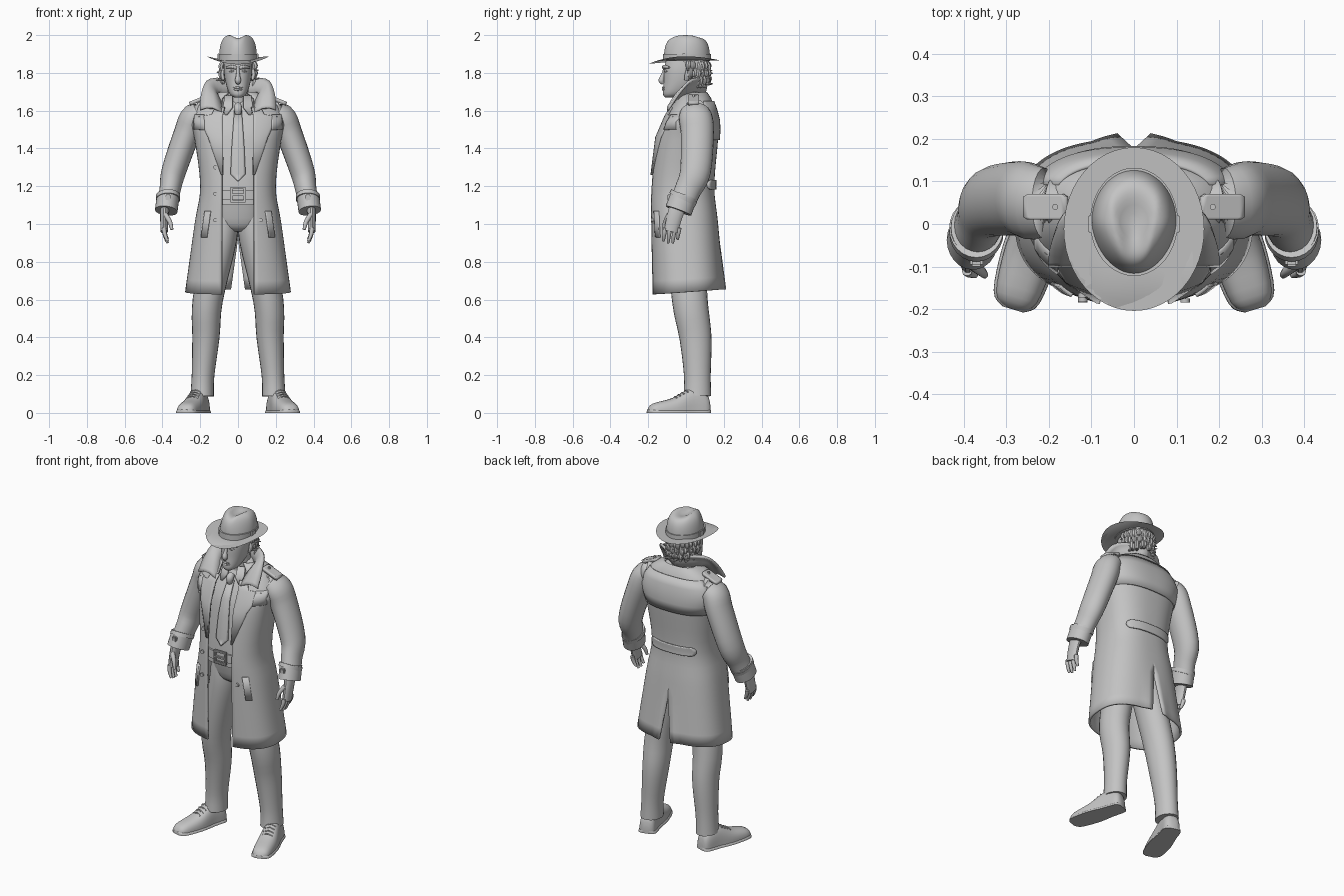
import bpy, bmesh, math, random
from mathutils import Vector

if "Cube" in bpy.data.objects:
    bpy.data.objects.remove(bpy.data.objects["Cube"])
random.seed(4)
shade = .55
grey = bpy.data.materials.new("plain grey")
grey.use_nodes = True
grey.diffuse_color = (shade, shade, shade, 1)
grey.node_tree.nodes["Principled BSDF"].inputs["Base Color"].default_value = grey.diffuse_color


def finish(name, bm, mirror=False, thickness=0, angle=40):
    mesh = bpy.data.meshes.new(name)
    bm.to_mesh(mesh)
    bm.free()
    part = bpy.data.objects.new(name, mesh)
    bpy.context.collection.objects.link(part)
    mesh.materials.append(grey)
    if mirror:
        part.modifiers.new("mirror", "MIRROR")
    if thickness:
        solid = part.modifiers.new("thickness", "SOLIDIFY")
        solid.thickness, solid.offset = thickness, -1
    bpy.ops.object.select_all(action="DESELECT")
    part.select_set(True)
    bpy.context.view_layer.objects.active = part
    bpy.ops.object.shade_smooth_by_angle(angle=math.radians(angle))


def spline(points, steps=4):
    """Smooth curve through tuples of any length."""
    curve = []
    last = len(points) - 1
    for i in range(last):
        before, start, end, after = points[max(i - 1, 0)], points[i], points[i + 1], points[min(i + 2, last)]
        for j in range(steps):
            t = j / steps
            curve.append(tuple(q + t / 2 * (r - p + t * (2*p - 5*q + 4*r - s + t * (3*(q - r) + s - p)))
                               for p, q, r, s in zip(before, start, end, after)))
    return curve + [tuple(points[last])]


def skin(bm, rows, closed=False):
    """Join rows of points with faces; closed rows are also capped."""
    rings = [[bm.verts.new(point) for point in row] for row in rows]
    count = len(rings[0])
    for low, high in zip(rings, rings[1:]):
        for j in range(count if closed else count - 1):
            k = (j + 1) % count
            bm.faces.new((low[j], low[k], high[k], high[j]))
    if closed:
        bm.faces.new(rings[0][::-1])
        bm.faces.new(rings[-1])
        bmesh.ops.recalc_face_normals(bm, faces=bm.faces)


def turn(count):
    return [math.tau * j / count for j in range(count)]


def power(value, exponent):
    return math.copysign(abs(value) ** exponent, value)


def tubes(name, paths, mirror=True, sides=14, steps=4, oval=1.0):
    """Tubes along paths of (x, y, z, radius); oval widens them front to back."""
    bm = bmesh.new()
    for path in paths:
        path = spline(path, steps)
        rows = []
        for i, (x, y, z, radius) in enumerate(path):
            ahead, behind = path[min(i + 1, len(path) - 1)], path[max(i - 1, 0)]
            along = (Vector(ahead[:3]) - Vector(behind[:3])).normalized()
            across = Vector((1, 0, 0)) if abs(along.x) < .95 else Vector((0, 1, 0))
            across = (across - along * across.dot(along)).normalized()
            depth = along.cross(across) * oval
            rows.append([Vector((x, y, z)) + radius * (across * math.cos(t) + depth * math.sin(t))
                         for t in turn(sides)])
        skin(bm, rows, True)
    finish(name, bm, mirror)


def outline(t, width, front, back, square):
    """Point on a squared oval, turning from the front to the left."""
    return (width * power(math.sin(t), square),
            (front + back) / 2 - (back - front) / 2 * power(math.cos(t), square))


def stack(name, levels, square=.9):
    """Level rings of (height, half width, front, back)."""
    bm = bmesh.new()
    skin(bm, [[(*outline(t, width, front, back, square), z) for t in turn(40)]
              for z, width, front, back in levels], True)
    finish(name, bm)


def plate(name, rows, place, thickness=.012, columns=8):
    """Mirrored plate laid on a surface, from rows of (level, start, end)."""
    bm = bmesh.new()
    skin(bm, [[place(start + (end - start) * j / columns, level) for j in range(columns + 1)]
              for level, start, end in rows])
    finish(name, bm, True, thickness)


def box(name, centre, size, mirror=False):
    bm = bmesh.new()
    bmesh.ops.create_cube(bm, size=1)
    bmesh.ops.scale(bm, vec=size, verts=bm.verts)
    bmesh.ops.translate(bm, vec=centre, verts=bm.verts)
    bmesh.ops.bevel(bm, geom=bm.edges[:], offset=min(size) / 4, segments=2, affect="EDGES")
    finish(name, bm, mirror)


# Body profile shared by coat, shirt and belt: height, half width, front, back
SQUARE = .8
coat = spline([(.64, .28, -.18, .2), (1, .23, -.19, .17), (1.2, .2, -.19, .15), (1.45, .23, -.16, .17),
               (1.55, .25, -.12, .17), (1.65, .19, -.06, .14), (1.7, .1, -.03, .11)])


def coat_at(z, inset=0):
    for low, high in zip(coat, coat[1:]):
        if z <= high[0]:
            break
    t = (z - low[0]) / (high[0] - low[0])
    width, front, back = (a + t * (b - a) for a, b in zip(low[1:], high[1:]))
    return z, width - inset, front + inset, back - inset


def coat_y(x, z, side):
    z, width, front, back = coat_at(z)
    bulge = (1 - min(abs(x) / width, 1) ** (2 / SQUARE)) ** (SQUARE / 2)
    return (front + back) / 2 + side * ((back - front) / 2 * bulge + .01)


def on_front(x, z):
    return x, coat_y(x, z, -1), z


def on_back(x, z):
    return -x, coat_y(x, z, 1), z


# Coat shell, open in front and vented behind
bm = bmesh.new()
rows = []
for z, width, front, back in coat:
    opening = math.asin((min(.085, width / 2) / width) ** (1 / SQUARE))
    vent = max(0, .92 - z) * .14
    row = []
    for j in range(33):
        t = opening + (math.pi - opening) * j / 32
        x, y = outline(t, width, front, back, SQUARE)
        x = abs(x) if j < 32 else 0
        pull = vent * max(0, 1 - x * 10) if y > 0 else 0
        lift = max(0, 1 - z) * y / 5
        row.append((x + pull, y + pull / 3, z + lift))
    rows.append(row)
skin(bm, rows)
finish("coat", bm, True, .012)

plate("lapels", [(1.26, .08, .09), (1.46, .08, .16), (1.57, .08, .21), (1.58, .08, .14), (1.62, .07, .12)], on_front)
plate("storm_flaps", [(z, .18, .235) for z in (1.5, 1.54, 1.58)], on_front)
plate("back_yoke", [(z, 0, coat_at(z)[1] - .01) for z in (1.445, 1.5, 1.55, 1.6, 1.65)], on_back, columns=16)
plate("back_strap", [(1.207 + rise / 40, 0, .13 + .025 * math.sqrt(1 - rise * rise))
                     for rise in (-1, -.8, -.4, 0, .4, .8, 1)], on_back)
plate("pocket_welts", [(z, .3 - z / 7, .33 - z / 7) for z in (.93, 1, 1.07)], on_front)
plate("epaulettes", [(.04 + side * .03, .16 + trim, .26 - trim)
                     for side, trim in ((-1, .01), (-.8, 0), (.8, 0), (1, .01))],
      lambda x, y: (x, y, 1.75 - .4 * x), .02)
tubes("epaulette_buttons", [[(.185, .04, z, .007) for z in (1.66, 1.685)]], steps=1)
tubes("coat_buttons", [[(x, coat_y(x, z, -1) + shift, z, .011) for shift in (.01, 0)]
                       for x, z in ((-.12, 1.02), (-.12, 1.16), (-.12, 1.3), (.12, 1.02))], False, steps=1)

# Turned-up collar, from the nape round to the front tip
inner = spline([(0, .1, 1.67), (.1, .03, 1.67), (.1, -.04, 1.65), (.08, -.09, 1.58)])
outer = spline([(0, .13, 1.76), (.15, .04, 1.76), (.19, -.03, 1.69), (.2, -.09, 1.6)])
bm = bmesh.new()
skin(bm, [[Vector(high).lerp(Vector(low), t) + Vector((0, 0, t * (1 - t) / 12)) for high, low in zip(outer, inner)]
          for t in (0, .3, .6, 1)])
finish("coat_collar", bm, True, .014)

# Sleeves and cuffs
tubes("sleeves", [[(.15, .05, 1.6, .05), (.23, .05, 1.57, .07), (.27, .06, 1.48, .07), (.34, .05, 1.28, .065),
                   (.36, .01, 1.18, .056), (.38, -.03, 1.09, .054)]], sides=24, oval=1.25)
tubes("cuffs", [[(.37, -.01, 1.15, .06), (.38, -.04, 1.07, .06)],
                [(.37, -.01, 1.15, .064), (.37, -.02, 1.13, .064)]], sides=24, steps=1, oval=1.2)
box("cuff_buckles", (.37, -.09, 1.14), (.03, .02, .03), True)

# Hands
tubes("palms", [[(.385, -.04, 1.1, .024), (.39, -.06, 1.04, .022), (.39, -.08, .96, .02)]], oval=1.9)
fingers = [[(.385, -.09, 1.05, .014), (.36, -.11, 1.01, .012), (.35, -.12, .97, .008)]]
for i, length in enumerate((.07, .08, .08, .06)):
    y = -.11 + i * .025
    fingers.append([(.392 - .02 * t * t, y - .01 * t, .98 - length * t, .012 - .005 * t * t) for t in (0, .4, .8, 1)])
tubes("fingers", fingers, sides=10)

# Shirt, tie and belt
stack("shirt", [coat_at(1.1 + i * .04, .035) for i in range(16)], SQUARE)
stack("belt", [coat_at(z, .025) for z in (1.13, 1.15, 1.18)], SQUARE)
buckle = coat_at(1.15)[2] + .02
box("belt_buckle_sides", (.036, buckle, 1.155), (.012, .016, .08), True)
for name, z in (("top", 1.19), ("middle", 1.155), ("bottom", 1.12)):
    box("belt_buckle_" + name, (0, buckle, z), (.08, .016, .012))


def on_shirt(x, z):
    return x, coat_at(z)[2] + .02 + x / 8, z


plate("tie", [(1.225, 0, .002), (1.265, 0, .04), (1.4, 0, .034), (1.5, 0, .027), (1.6, 0, .02)], on_shirt, columns=3)
tubes("tie_knot", [[(0, -.08, 1.58, .015), (0, -.08, 1.61, .022), (0, -.06, 1.63, .018)]], False)
plate("shirt_collar", [(1.58, .06, .07), (1.62, .03, .08), (1.68, .03, .07)],
      lambda x, z: (x, -.06 - (1.67 - z) * .4 + x / 3, z))

# Trousers
stack("trouser_seat", spline([(.96, .07, -.06, .08), (1, .14, -.1, .1), (1.14, .15, -.13, .11)]))
tubes("trouser_legs", [[(.08, 0, 1.06, .08), (.09, 0, .92, .084), (.16, .02, .6, .08), (.17, .05, .4, .072),
                        (.185, .06, .2, .06), (.19, .06, .09, .062)]], sides=24, oval=1.18)


# Shoes, turned outward: length along the foot, half width, height
def foot(along, across, z):
    return .186 + .29 * along + .957 * across, .125 - .957 * along + .29 * across, z


def shoe(name, grow, top):
    bm = bmesh.new()
    rows = []
    for along, width, height in spline([(0, .02, .04), (.02, .045, .1), (.1, .05, .13), (.2, .06, .08),
                                        (.31, .05, .05), (.34, .02, .02)]):
        angles = [math.pi * j / 16 for j in range(17)]
        rows.append([foot(along, (width + grow) * power(math.cos(t), .8), min(height, top) * abs(math.sin(t)) ** .7)
                     for t in angles])
    skin(bm, rows, True)
    finish(name, bm, True)


shoe("shoes", 0, 1)
shoe("soles", .006, .022)
tubes("laces", [[(*foot(along, across, .19 - .55 * along - abs(across) * .3), .005) for across in (-.03, 0, .03)]
                for along in (.13, .15, .17, .19)], sides=6)

# Head and face
tubes("neck", [[(0, .03, 1.6, .06), (0, .02, 1.76, .055)]], False, 20)
stack("head", spline([(1.67, .02, -.11, -.05), (1.69, .045, -.122, 0), (1.75, .066, -.118, .07),
                      (1.82, .075, -.116, .1), (1.89, .07, -.1, .1)]))
tubes("nose", [[(0, -.11, 1.83, .008), (0, -.122, 1.79, .01), (0, -.13, 1.76, .016), (0, -.12, 1.745, .01)]], False)
tubes("brows", [[(.01, -.115, 1.825, .009), (.03, -.115, 1.833, .01), (.06, -.09, 1.828, .006)]])
tubes("eyes", [[(.02, -.11, 1.808, .003), (.032, -.11, 1.81, .007), (.046, -.1, 1.808, .003)]])
tubes("lips", [[(x, -.121 + abs(x) / 3, z, .006 - abs(x) / 8) for x in (-.025, 0, .025)] for z in (1.722, 1.711)], False)
tubes("ears", [[(.076, 0, 1.76, .006), (.083, .01, 1.79, .01), (.08, .01, 1.82, .006)]], oval=1.7)

# Hair: a cap with curled locks round the sides and back
stack("hair_cap", spline([(1.74, .055, .02, .09), (1.79, .08, 0, .11), (1.87, .084, -.06, .118)]))
locks = []
for level, count, sweep in ((1.86, 13, 200), (1.825, 13, 200), (1.79, 11, 150)):
    for i in range(count):
        angle = math.radians(90 + sweep * ((i + random.uniform(.2, .8)) / count - .5))
        drop, flick = random.uniform(.04, .06), random.uniform(.02, .03)
        locks.append([(reach * math.cos(angle), .02 + (reach + .01) * math.sin(angle), level - drop * fall, radius)
                      for reach, fall, radius in ((.078, 0, .012), (.092, .5, .014), (.086, 1, .01),
                                                  (.086 + flick, 1.1, .002))])
tubes("hair_locks", locks, False, 7, 3)

# Hat: curved brim, pinched crown and band
bm = bmesh.new()
rows = []
for spread in (1, .8, .6, .4, .2, 0):
    row = []
    for t in turn(48):
        x, y = outline(t, .09 + .075 * spread, -.11 - .094 * spread, .12 + .06 * spread, 1)
        row.append((x, y, 1.866 + spread * (.8 * x * x - .5 * min(y, 0) ** 2)))
    rows.append(row)
skin(bm, rows, True)
finish("hat_brim", bm)
bm = bmesh.new()
rows = []
for i in range(19):
    rise = math.pi / 2 * min(i / 18, .99)
    scale, height = math.cos(rise) ** .45, math.sin(rise) ** .8
    row = []
    for t in turn(48):
        x, y = outline(t, .1 * scale, .005 - .122 * scale, .005 + .122 * scale, 1)
        x *= 1 - height * max(0, -y) * 3
        groove = max(0, 1 - (x / (.045 + y / 5)) ** 2) * (1 - scale)
        row.append((x, y, 1.862 + .14 * height - .03 * groove))
    rows.append(row)
skin(bm, rows, True)
finish("hat_crown", bm, angle=60)
stack("hat_band", [(z, .103, -.122, .132) for z in (1.866, 1.9)], 1)
box("hat_band_bows", (.103, 0, 1.886), (.01, .04, .034), True)
